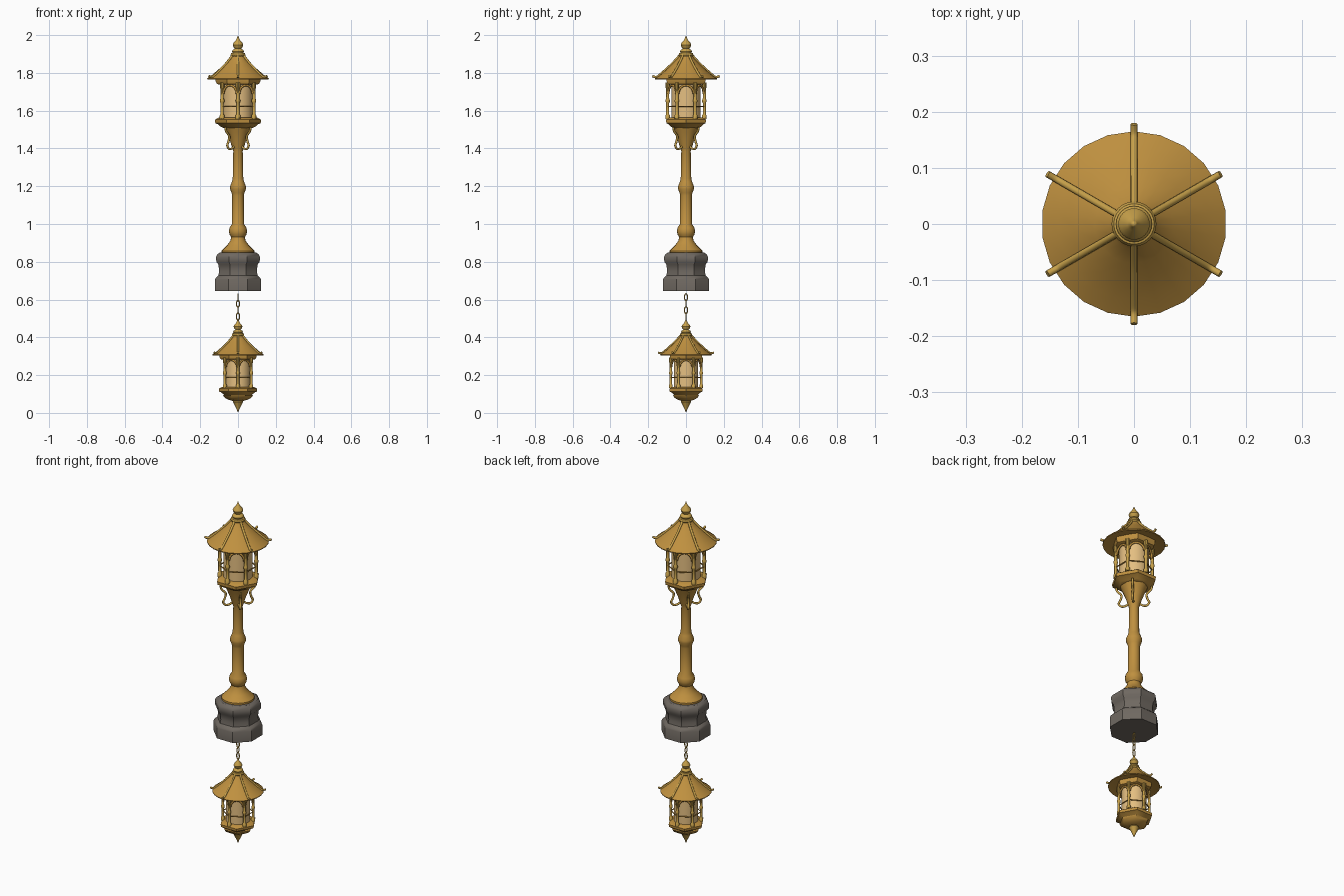
import bpy, bmesh
from math import sin, cos, pi, radians
from mathutils import Vector

if "Cube" in bpy.data.objects:
    bpy.data.objects.remove(bpy.data.objects["Cube"], do_unlink=True)


def material(name, r, g, b):
    m = bpy.data.materials.new(name)
    m.use_nodes = True
    m.diffuse_color = (r, g, b, 1)
    m.node_tree.nodes["Principled BSDF"].inputs["Base Color"].default_value = (r, g, b, 1)
    return m


BRONZE = material("warm bronze", 0.52, 0.28, 0.05)
GOLD = material("yellow gold", 0.58, 0.36, 0.07)
GLASS = material("cream glass", 0.78, 0.52, 0.22)
STONE = material("grey stone", 0.16, 0.14, 0.12)


def finish(name, bm, mat, sharp=35):
    bmesh.ops.remove_doubles(bm, verts=bm.verts, dist=1e-5)
    bmesh.ops.recalc_face_normals(bm, faces=bm.faces)
    mesh = bpy.data.meshes.new(name)
    bm.to_mesh(mesh)
    bm.free()
    mesh.materials.append(mat)
    mesh.shade_smooth()
    mesh.set_sharp_from_angle(angle=radians(sharp))
    ob = bpy.data.objects.new(name, mesh)
    bpy.context.collection.objects.link(ob)
    return ob


def lathe(name, profile, sides, mat, turn=0, at=(0, 0), sharp=35):
    """Revolve (radius, height) points, capping both ends."""
    bm = bmesh.new()
    rings = []
    for r, z in profile:
        angles = [radians(turn) + 2 * pi * i / sides for i in range(sides)]
        rings.append([bm.verts.new((at[0] + r * cos(a), at[1] + r * sin(a), z)) for a in angles])
    for low, high in zip(rings, rings[1:]):
        for i in range(sides):
            j = (i + 1) % sides
            bm.faces.new((low[i], low[j], high[j], high[i]))
    for ring, (r, z) in ((rings[0], profile[0]), (rings[-1], profile[-1])):
        if r > 0:
            bm.faces.new(ring)
    return finish(name, bm, mat, sharp)


def tube(name, points, radius, mat, closed=False, sides=8, smooth=True):
    """Sweep a round section along a path."""
    pts = [Vector(p) for p in points]
    n = len(pts)
    if smooth and not closed:
        fine = []
        for i in range(n - 1):
            a, b, c, d = pts[max(i - 1, 0)], pts[i], pts[i + 1], pts[min(i + 2, n - 1)]
            for k in range(4):
                t = k / 4
                fine.append(0.5 * (2 * b + (c - a) * t + (2 * a - 5 * b + 4 * c - d) * t ** 2
                                   + (3 * b - a - 3 * c + d) * t ** 3))
        pts = fine + [pts[-1]]
        n = len(pts)
    bm = bmesh.new()
    rings = []
    normal = (pts[1] - pts[0]).orthogonal()
    for i, p in enumerate(pts):
        ahead = pts[(i + 1) % n] if closed else pts[min(i + 1, n - 1)]
        behind = pts[i - 1] if closed else pts[max(i - 1, 0)]
        t = (ahead - behind).normalized()
        normal = (normal - t * normal.dot(t)).normalized()
        side = t.cross(normal)
        rings.append([bm.verts.new(p + radius * (normal * cos(2 * pi * k / sides) + side * sin(2 * pi * k / sides)))
                      for k in range(sides)])
    for i in range(n if closed else n - 1):
        a, b = rings[i], rings[(i + 1) % n]
        for k in range(sides):
            m = (k + 1) % sides
            bm.faces.new((a[k], a[m], b[m], b[k]))
    if not closed:
        bm.faces.new(rings[0])
        bm.faces.new(rings[-1])
    return finish(name, bm, mat, 50)


def polar(r, degrees, z):
    return (r * cos(radians(degrees)), r * sin(radians(degrees)), z)


def lantern(prefix, tip, s):
    """Lantern head; heights are measured down from the finial tip."""
    def fit(profile):
        return [(r * s, tip - d * s) for r, d in profile]

    def place(r, angle, d):
        return polar(r * s, angle, tip - d * s)

    # finial
    lathe(prefix + "_finial", fit([(0.03, 0.125), (0.036, 0.115), (0.04, 0.105), (0.036, 0.096), (0.029, 0.094),
                                   (0.032, 0.086), (0.028, 0.078), (0.017, 0.072), (0.025, 0.062), (0.028, 0.052),
                                   (0.024, 0.042), (0.012, 0.028), (0.006, 0.016), (0, 0)]), 24, GOLD)
    # flared roof with a closed underside
    lathe(prefix + "_roof", fit([(0.1, 0.225), (0.155, 0.233), (0.164, 0.235), (0.165, 0.23), (0.135, 0.208),
                                 (0.1, 0.178), (0.07, 0.15), (0.045, 0.125), (0.036, 0.11)]), 22, BRONZE, 90)
    # eave frame and floor
    lathe(prefix + "_top_frame", fit([(0.103, 0.262), (0.112, 0.258), (0.118, 0.245), (0.118, 0.225)]), 6, BRONZE)
    lathe(prefix + "_floor", fit([(0.075, 0.492), (0.09, 0.486), (0.107, 0.472), (0.12, 0.466), (0.122, 0.448),
                                  (0.112, 0.442), (0.1, 0.436)]), 6, BRONZE)
    lathe(prefix + "_glass", fit([(0.078, 0.44), (0.078, 0.24)]), 24, GLASS)

    post = [(0.013, 0.445), (0.013, 0.425), (0.008, 0.418), (0.0085, 0.36), (0.012, 0.352), (0.012, 0.344),
            (0.0085, 0.336), (0.0085, 0.29), (0.012, 0.275), (0.012, 0.25)]
    for i in range(6):
        a = 30 + 60 * i
        x, y, z = place(0.097, a, 0)
        lathe(f"{prefix}_post_{i}", fit(post), 10, GOLD, at=(x, y))
        # roof rib with an upturned end
        tube(f"{prefix}_rib_{i}", [place(r, a, d) for r, d in
                                   [(0.034, 0.108), (0.07, 0.148), (0.1, 0.176), (0.135, 0.207),
                                    (0.157, 0.222), (0.178, 0.217)]], 0.0065 * s, GOLD)
        # arch and cross bar between neighbouring posts
        p, q = Vector(place(0.097, a, 0)), Vector(place(0.097, a + 60, 0))
        arch = []
        for k in range(9):
            t = pi * k / 8
            v = p.lerp(q, 0.5 - 0.42 * cos(t))
            arch.append((v.x, v.y, tip - (0.31 - 0.045 * sin(t)) * s))
        tube(f"{prefix}_arch_{i}", arch, 0.006 * s, BRONZE, smooth=False)
        drop = Vector((0, 0, 0.378 * s))
        tube(f"{prefix}_cross_bar_{i}", [p - drop, q - drop], 0.0035 * s, BRONZE, sides=6, smooth=False)


# stone plinth with flats facing the axes
lathe("plinth", [(0.132, 0.645), (0.132, 0.705), (0.126, 0.717), (0.112, 0.728), (0.108, 0.75), (0.112, 0.785),
                 (0.124, 0.8), (0.126, 0.825), (0.118, 0.84), (0.106, 0.848)], 8, STONE, 22.5)

# column
lathe("column", [(0.088, 0.845), (0.088, 0.858), (0.078, 0.868), (0.058, 0.887), (0.04, 0.912), (0.036, 0.93),
                 (0.045, 0.945), (0.048, 0.96), (0.045, 0.98), (0.032, 1.0), (0.031, 1.15), (0.034, 1.165),
                 (0.042, 1.185), (0.042, 1.2), (0.032, 1.225), (0.028, 1.24), (0.025, 1.385), (0.03, 1.4),
                 (0.042, 1.44), (0.06, 1.485), (0.072, 1.512)], 20, BRONZE)

# scrolled brackets
for i in range(4):
    tube(f"bracket_{i}", [polar(r, 45 + 90 * i, z) for r, z in
                          [(0.094, 1.512), (0.088, 1.49), (0.066, 1.465), (0.072, 1.435), (0.08, 1.415),
                           (0.066, 1.398), (0.045, 1.4), (0.028, 1.412)]], 0.006, GOLD)

lantern("upper", 2.0, 1.0)
lantern("lower", 0.5, 0.83)

# hanging bowl and drop under the lower lantern
lathe("lower_bowl", [(0.03, 0.064), (0.052, 0.07), (0.07, 0.08), (0.08, 0.094)], 6, BRONZE)
lathe("lower_drop", [(0, 0), (0.007, 0.018), (0.022, 0.05), (0.027, 0.058), (0.022, 0.068)], 16, GOLD)

# chain
for i in range(4):
    turn = 90 * (i % 2)
    link = []
    for k in range(16):
        t = 2 * pi * k / 16
        x, y, z = polar(0.0085 * cos(t), turn, 0.51 + 0.034 * i + 0.019 * sin(t))
        link.append((x, y, z))
    tube(f"chain_link_{i}", link, 0.003, GOLD, closed=True, sides=6)
